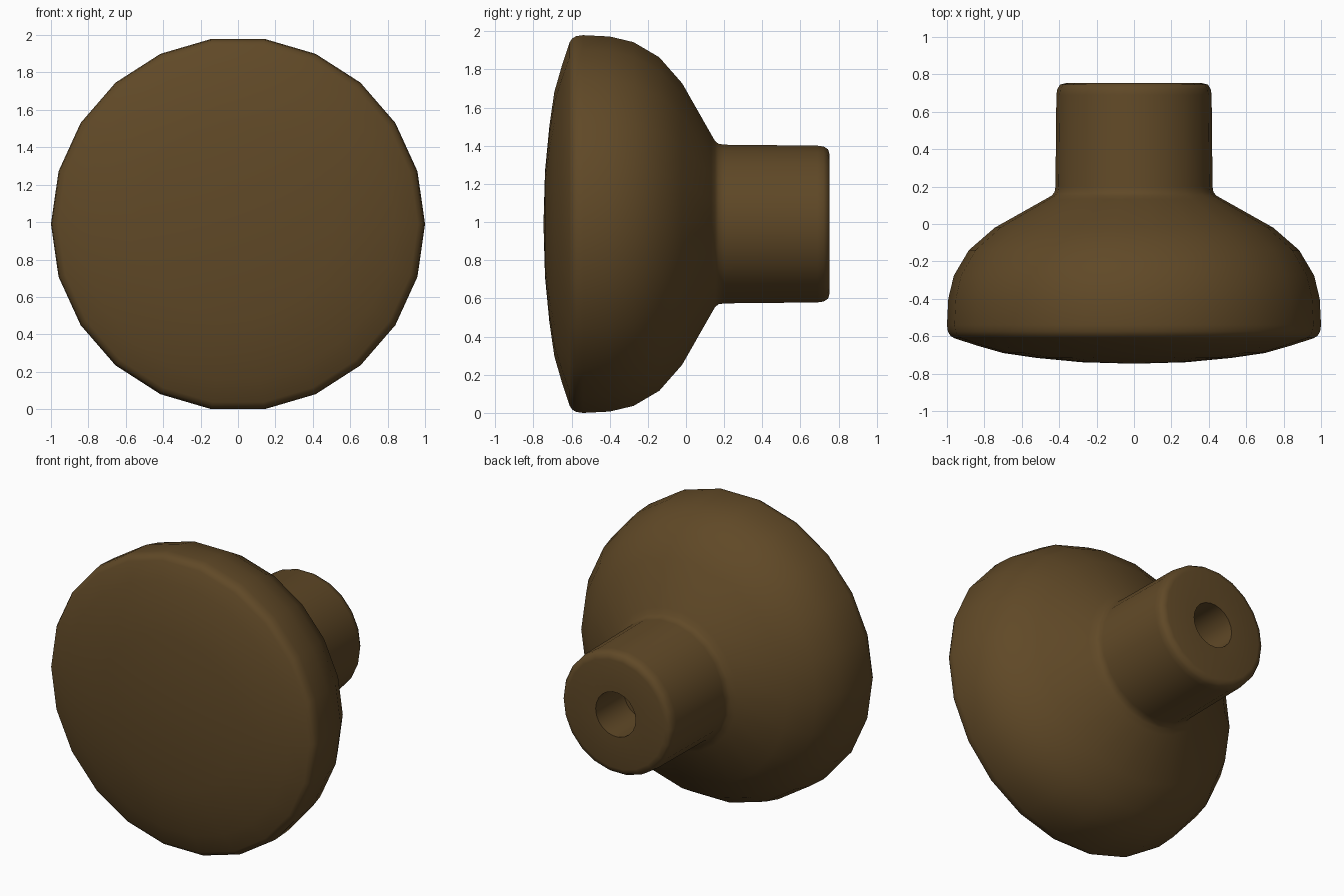
import bpy, bmesh, math
from mathutils import Vector

cube = bpy.data.objects.get("Cube")
if cube:
    bpy.data.objects.remove(cube, do_unlink=True)

SIDES = 22
CENTRE_Z = math.cos(math.pi / SIDES)  # lowest flat rests on the ground

# Dark wood colour
wood = bpy.data.materials.new("dark_brown")
colour = (0.117, 0.066, 0.020, 1)
wood.diffuse_color = colour
wood.use_nodes = True
wood.node_tree.nodes["Principled BSDF"].inputs["Base Color"].default_value = colour

# Half profile as (radius, depth): domed face, rounded rim, bowl, stem, screw hole
face = [(0, -0.747), (0.28, -0.739), (0.52, -0.716), (0.70, -0.69), (0.84, -0.65)]
rim = [(0.962, -0.61), (0.982, -0.597), (0.995, -0.575), (1, -0.54)]
bowl = [(0.993, -0.40), (0.963, -0.275), (0.883, -0.14), (0.745, -0.02), (0.475, 0.132)]
neck = [(0.44, 0.152), (0.425, 0.17), (0.42, 0.20)]
stem = [(0.415, 0.69), (0.41, 0.722), (0.395, 0.745), (0.365, 0.753)]
hole = [(0.15, 0.753), (0.15, 0.45), (0, 0.45)]
profile = face + rim + bowl + neck + stem + hole

# Turn the profile about the front-to-back axis
bm = bmesh.new()
verts = [bm.verts.new((r, y, CENTRE_Z)) for r, y in profile]
edges = [bm.edges.new(pair) for pair in zip(verts, verts[1:])]
bmesh.ops.spin(bm, geom=verts + edges, cent=(0, 0, CENTRE_Z), axis=Vector((0, 1, 0)),
               angle=math.tau, steps=SIDES, use_merge=True)
bmesh.ops.remove_doubles(bm, verts=bm.verts, dist=0.0005)
bmesh.ops.recalc_face_normals(bm, faces=bm.faces)
mesh = bpy.data.meshes.new("knob")
bm.to_mesh(mesh)
bm.free()

knob = bpy.data.objects.new("knob", mesh)
bpy.context.collection.objects.link(knob)
mesh.materials.append(wood)

# Smooth shading with a crisp screw hole
bpy.ops.object.select_all(action="DESELECT")
knob.select_set(True)
bpy.context.view_layer.objects.active = knob
bpy.ops.object.shade_smooth_by_angle(angle=math.radians(60))
